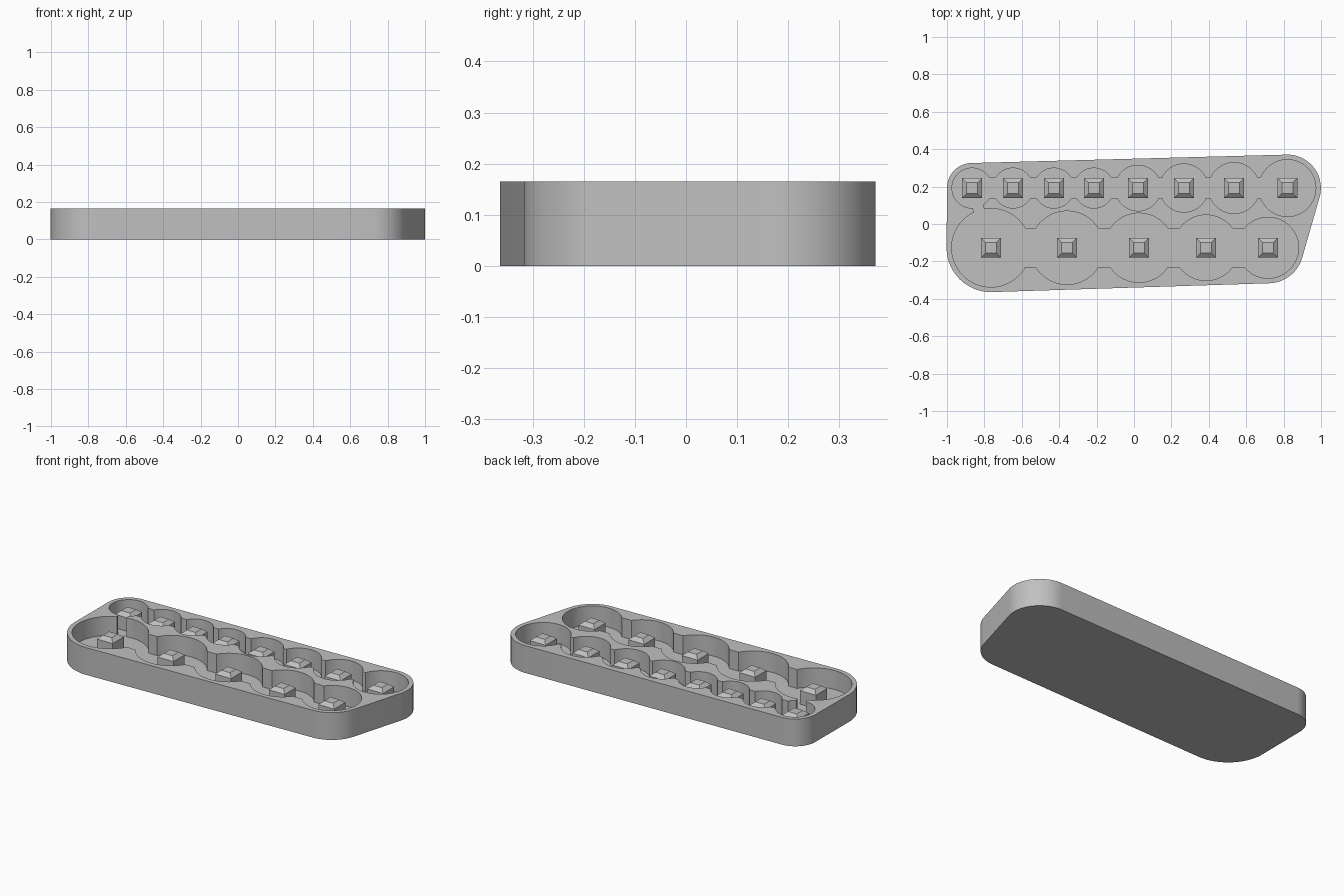
import bpy, bmesh, math
from mathutils import Vector, Matrix

cube = bpy.data.objects.get("Cube")
if cube:
    bpy.data.objects.remove(cube, do_unlink=True)

HEIGHT, FLOOR, POST_TOP, WALL = 0.165, 0.05, 0.152, 0.027
BACK_Y, FRONT_Y = 0.192, -0.127
# (x, radius) of each round pocket
BACK = [(-0.866, 0.107), (-0.647, 0.107), (-0.428, 0.107), (-0.214, 0.107),
        (0.021, 0.122), (0.267, 0.129), (0.535, 0.136), (0.82, 0.152)]
FRONT = [(-0.765, 0.21), (-0.358, 0.196), (0.027, 0.185), (0.385, 0.175), (0.717, 0.163)]

grey = bpy.data.materials.new("light grey")
grey.use_nodes = True
grey.diffuse_color = (0.53, 0.53, 0.53, 1)
grey.node_tree.nodes["Principled BSDF"].inputs["Base Color"].default_value = grey.diffuse_color


def finish(name, bm):
    bmesh.ops.recalc_face_normals(bm, faces=bm.faces[:])
    mesh = bpy.data.meshes.new(name)
    bm.to_mesh(mesh)
    bm.free()
    mesh.materials.append(grey)
    obj = bpy.data.objects.new(name, mesh)
    bpy.context.collection.objects.link(obj)
    return obj


def prism(name, points, z0, z1):
    bm = bmesh.new()
    face = bm.faces.new([bm.verts.new((x, y, z0)) for x, y in points])
    new = bmesh.ops.extrude_face_region(bm, geom=[face])["geom"]
    bmesh.ops.translate(bm, vec=(0, 0, z1 - z0),
                        verts=[v for v in new if isinstance(v, bmesh.types.BMVert)])
    return finish(name, bm)


def arc(cx, cy, r, a0, a1, steps=32):
    return [(cx + r * math.cos(a0 + (a1 - a0) * i / steps),
             cy + r * math.sin(a0 + (a1 - a0) * i / steps)) for i in range(steps + 1)]


def hull_outline(circles):
    """Outline stretched around circles listed counter-clockwise."""
    points, n = [], len(circles)

    def tangent(a, b):
        d = Vector((b[0] - a[0], b[1] - a[1]))
        return math.atan2(d.y, d.x) - math.pi / 2 + math.asin((a[2] - b[2]) / d.length)

    for i, c in enumerate(circles):
        start = tangent(circles[i - 1], c)
        end = tangent(c, circles[(i + 1) % n])
        while end < start:
            end += math.tau
        points += arc(*c, start, end)
    return points


def row_outline(row, cy, half):
    """Round pockets in a row, joined by straight channels."""
    upper, lower = [], []
    for i, (x, r) in enumerate(row):
        a = math.asin(half / r)
        left = math.pi if i == 0 else math.pi - a
        right = 0 if i == len(row) - 1 else a
        side = arc(x, cy, r, left, right)
        upper += side
        lower += [(px, 2 * cy - py) for px, py in side]
    return upper + lower[-2:0:-1]


# Tray body
tray = prism("tray", hull_outline([
    (FRONT[0][0], FRONT_Y, FRONT[0][1] + WALL),
    (FRONT[-1][0], FRONT_Y, FRONT[-1][1] + WALL),
    (BACK[-1][0], BACK_Y, BACK[-1][1] + WALL),
    (BACK[0][0], BACK_Y, BACK[0][1] + WALL)]), 0, HEIGHT)

# Small passage between the two leftmost pockets
a, b = Vector((BACK[0][0], BACK_Y)), Vector((FRONT[0][0], FRONT_Y))
along = (b - a).normalized()
across = Vector((-along.y, along.x)) * 0.028
p, q = a + along * 0.08, a + along * 0.16
passage = [p + across, p - across, q - across, q + across]

cutters = [
    prism("back_pocket_cutter", row_outline(BACK, BACK_Y, 0.057), FLOOR, HEIGHT + 0.1),
    prism("front_pocket_cutter", row_outline(FRONT, FRONT_Y, 0.103), FLOOR, HEIGHT + 0.1),
    prism("passage_cutter", passage, FLOOR + 0.001, HEIGHT + 0.12)]
bpy.context.view_layer.objects.active = tray
for cutter in cutters:
    mod = tray.modifiers.new(cutter.name, "BOOLEAN")
    mod.operation, mod.solver, mod.object = "DIFFERENCE", "EXACT", cutter
    bpy.ops.object.modifier_apply(modifier=mod.name)
    bpy.data.objects.remove(cutter, do_unlink=True)

bpy.ops.object.select_all(action="DESELECT")
tray.select_set(True)
bpy.ops.object.shade_smooth_by_angle(angle=math.radians(30))


# Square posts with chamfered tops
def post(name, x, y, half=0.053, inset=0.024, chamfer=0.02):
    bm = bmesh.new()
    rings = []
    for z, h in ((FLOOR - 0.01, half), (POST_TOP - chamfer, half), (POST_TOP, half - inset)):
        rings.append([bm.verts.new((x + sx * h, y + sy * h, z))
                      for sx, sy in ((-1, -1), (1, -1), (1, 1), (-1, 1))])
    for lo, hi in zip(rings, rings[1:]):
        for i in range(4):
            j = (i + 1) % 4
            bm.faces.new((lo[i], lo[j], hi[j], hi[i]))
    bm.faces.new(rings[0][::-1])
    bm.faces.new(rings[-1])
    return finish(name, bm)


for label, row, y in (("back", BACK, BACK_Y), ("front", FRONT, FRONT_Y)):
    for i, (x, r) in enumerate(row):
        post(f"{label}_post_{i + 1}", x, y)
